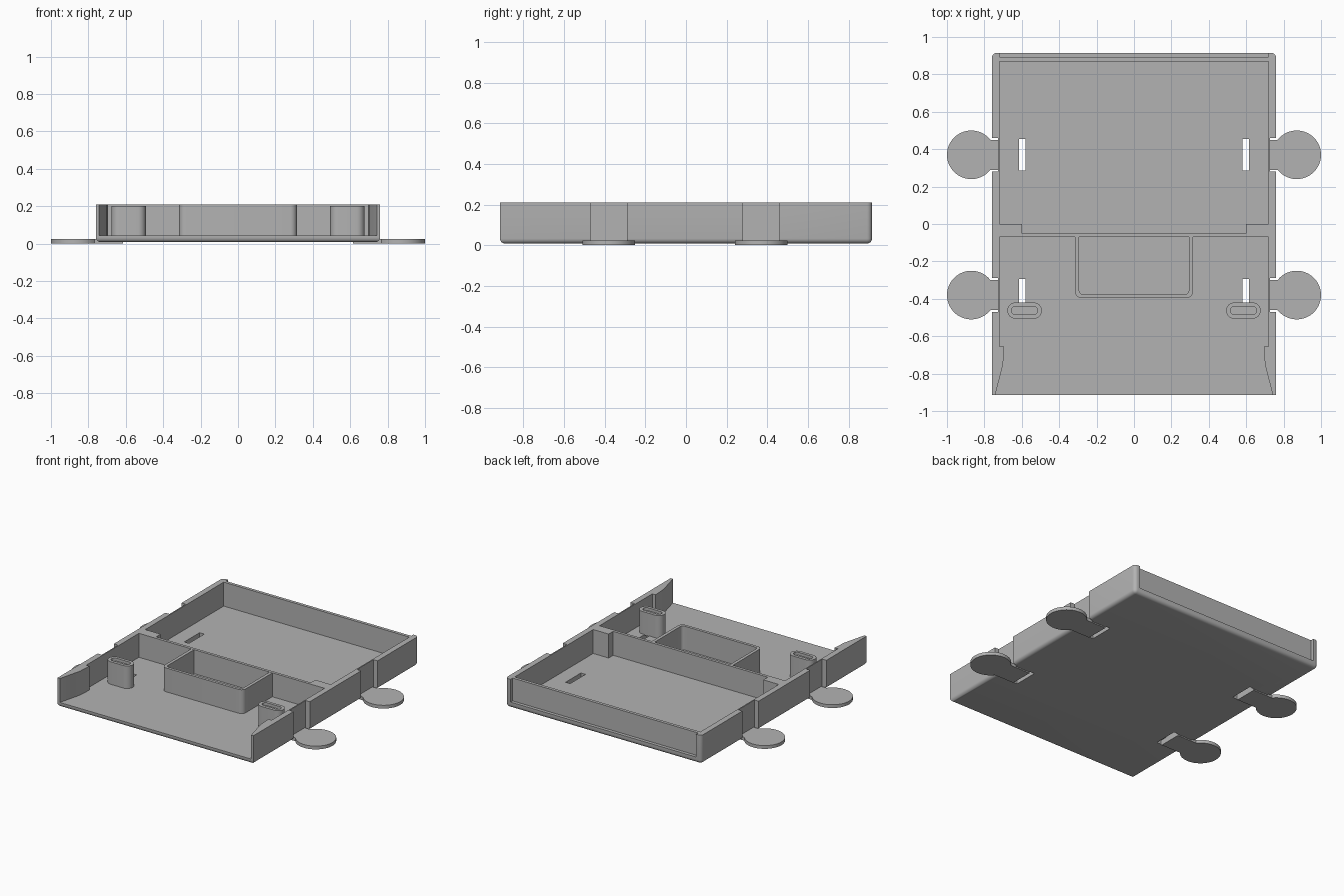
import bpy, bmesh, math

old = bpy.data.objects.get("Cube")
if old:
    bpy.data.objects.remove(old, do_unlink=True)

grey = bpy.data.materials.new("plain grey")
grey.use_nodes = True
grey.diffuse_color = (0.45, 0.45, 0.45, 1)
grey.node_tree.nodes["Principled BSDF"].inputs["Base Color"].default_value = (0.45, 0.45, 0.45, 1)

BASE, FLOOR, TOP = 0.008, 0.042, 0.21


def prism(name, pts, z0, z1):
    """Extrude a plan outline between two heights."""
    bm = bmesh.new()
    face = bm.faces.new([bm.verts.new((x, y, z0)) for x, y in pts])
    up = bmesh.ops.extrude_face_region(bm, geom=[face])["geom"]
    for v in up:
        if isinstance(v, bmesh.types.BMVert):
            v.co.z = z1
    bmesh.ops.recalc_face_normals(bm, faces=bm.faces)
    mesh = bpy.data.meshes.new(name)
    bm.to_mesh(mesh)
    bm.free()
    ob = bpy.data.objects.new(name, mesh)
    bpy.context.collection.objects.link(ob)
    mesh.materials.append(grey)
    return ob


def rect(x0, x1, y0, y1):
    return [(x0, y0), (x1, y0), (x1, y1), (x0, y1)]


def rounded(cx, cy, hx, hy, r, n=8):
    """Rounded rectangle outline."""
    pts = []
    for k, (sx, sy) in enumerate([(1, 1), (-1, 1), (-1, -1), (1, -1)]):
        for i in range(n + 1):
            a = (k + i / n) * math.pi / 2
            pts.append((cx + sx * (hx - r) + r * math.cos(a),
                        cy + sy * (hy - r) + r * math.sin(a)))
    return pts


def mirrored(half):
    """Complete a right-hand outline with its reflection."""
    return half + [(-x, y) for x, y in reversed(half)]


def cut(ob, cutter):
    cutter.hide_render = True
    mod = ob.modifiers.new("cut", "BOOLEAN")
    mod.operation, mod.solver, mod.object = "DIFFERENCE", "EXACT", cutter
    bpy.context.view_layer.objects.active = ob
    bpy.ops.object.modifier_apply(modifier=mod.name)
    bpy.data.objects.remove(cutter, do_unlink=True)


def smooth(ob):
    bpy.ops.object.select_all(action="DESELECT")
    ob.select_set(True)
    bpy.context.view_layer.objects.active = ob
    bpy.ops.object.shade_smooth_by_angle(angle=math.radians(35))


# Tray block with rounded underside and rear corners
tray = prism("tray", rect(-0.76, 0.76, -0.915, 0.915), BASE, TOP)
bm = bmesh.new()
bm.from_mesh(tray.data)
soft = [e for e in bm.edges
        if all(v.co.z < 0.1 for v in e.verts) or all(v.co.y > 0 and abs(e.verts[0].co.z - e.verts[1].co.z) > 0.1 for v in e.verts)]
bmesh.ops.bevel(bm, geom=soft, offset=0.025, segments=5, profile=0.5, affect="EDGES")
bm.to_mesh(tray.data)
bm.free()

# Rear compartment, leaving blocks at the ends of the dividing wall
cut(tray, prism("rear_space", mirrored([(0.6, -0.05), (0.6, 0), (0.72, 0), (0.72, 0.87)]), FLOOR, 0.3))
# Front compartment, open at the front with flared wall ends
cut(tray, prism("front_space", mirrored([(0.75, -0.95), (0.742, -0.915), (0.7, -0.75), (0.695, -0.655),
                                         (0.72, -0.655), (0.72, -0.07)]), FLOOR, 0.3))
# Recess in the outside of the back wall
cut(tray, prism("back_recess", rect(-0.72, 0.72, 0.892, 1), 0.05, 0.3))

# Notches, floor slots and round foot tabs
for side, label in ((1, "left"), (-1, "right")):
    for cy, place in ((-0.38, "front"), (0.37, "rear")):
        cut(tray, prism("notch", rect(*sorted((side * 0.728, side * 0.8)), cy - 0.09, cy + 0.09), -0.1, 0.3))
        cut(tray, prism("slot", rect(*sorted((side * 0.58, side * 0.616)), cy - 0.085, cy + 0.085), -0.1, 0.1))
        # Disc outline that runs into a straight neck
        a0 = math.asin(0.08 / 0.13)
        pts = [(side * 0.616, cy + 0.08), (side * 0.616, cy - 0.08)]
        for i in range(41):
            a = math.pi + a0 + (2 * math.pi - 2 * a0) * i / 40
            pts.append((side * (0.87 + 0.13 * math.cos(a)), cy + 0.13 * math.sin(a)))
        smooth(prism(f"{place}_{label}_tab", pts, 0, 0.023))

    # Hollow-topped post
    post = prism(f"{label}_post", rounded(side * 0.585, -0.463, 0.092, 0.043, 0.042), FLOOR - 0.005, 0.2)
    cut(post, prism("post_hole", rounded(side * 0.585, -0.463, 0.07, 0.022, 0.0215), 0.18, 0.3))
    smooth(post)
smooth(tray)

# Centre bin against the dividing wall
outer = [p for p in rounded(0, -0.233, 0.315, 0.163, 0.035) if p[1] < -0.2]
inner = [p for p in rounded(0, -0.223, 0.293, 0.153, 0.02) if p[1] < -0.2]
centre_bin = prism("centre_bin", outer + [(0.315, -0.068), (-0.315, -0.068)], FLOOR - 0.005, TOP - 0.001)
cut(centre_bin, prism("bin_space", inner + [(0.293, -0.0), (-0.293, -0.0)], -0.1, 0.3))
smooth(centre_bin)
